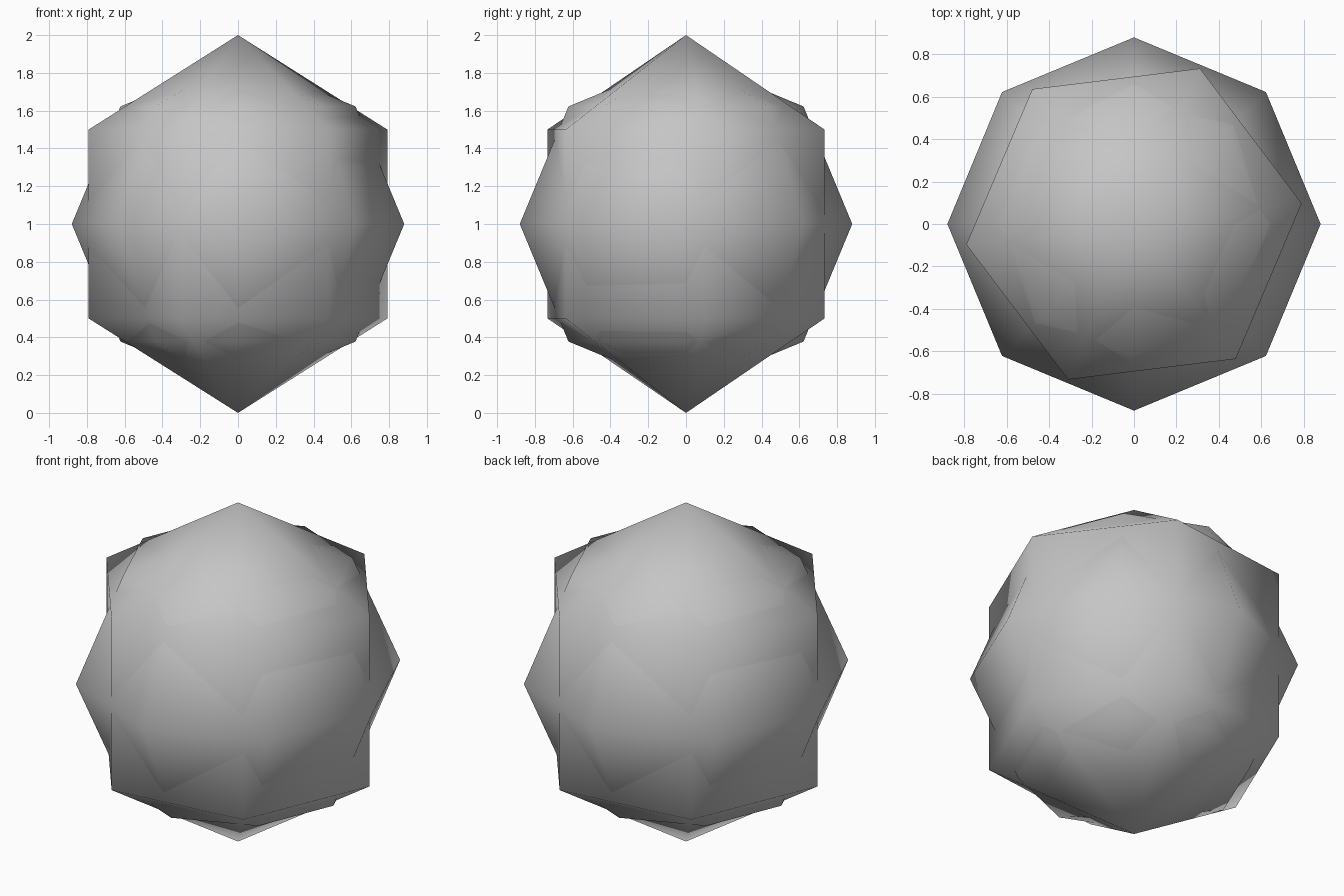
import bpy
import bmesh
from math import sin, cos, pi, radians

default = bpy.data.objects.get("Cube")
if default:
    bpy.data.objects.remove(default, do_unlink=True)

# Single stone grey
stone = bpy.data.materials.new("stone_grey")
stone.use_nodes = True
grey = (0.56, 0.56, 0.56, 1)
stone.diffuse_color = grey
stone.node_tree.nodes["Principled BSDF"].inputs["Base Color"].default_value = grey


def faceted_ball(name, sides, bands, width, height, turn=0):
    """Coarse ball with its first meridian on +x, smooth shaded."""
    bm = bmesh.new()
    rings = []
    for b in range(1, bands):
        a = pi * b / bands
        rings.append([bm.verts.new((width * sin(a) * cos(2 * pi * s / sides),
                                    width * sin(a) * sin(2 * pi * s / sides),
                                    height * cos(a))) for s in range(sides)])
    top = bm.verts.new((0, 0, height))
    bottom = bm.verts.new((0, 0, -height))
    for s in range(sides):
        n = (s + 1) % sides
        bm.faces.new((top, rings[0][s], rings[0][n]))
        bm.faces.new((bottom, rings[-1][n], rings[-1][s]))
        for upper, lower in zip(rings, rings[1:]):
            bm.faces.new((upper[s], lower[s], lower[n], upper[n]))
    for f in bm.faces:
        f.smooth = True
    bmesh.ops.recalc_face_normals(bm, faces=bm.faces)
    mesh = bpy.data.meshes.new(name)
    bm.to_mesh(mesh)
    bm.free()
    mesh.materials.append(stone)
    obj = bpy.data.objects.new(name, mesh)
    obj.location.z = 1
    obj.rotation_euler.z = radians(turn)
    bpy.context.collection.objects.link(obj)
    return obj


# Tall six-sided core and wider eight-sided ball pushed through it
faceted_ball("six_sided_core", 6, 3, 0.92, 1.0, turn=7)
faceted_ball("eight_sided_ball", 8, 4, 0.88, 0.88)
